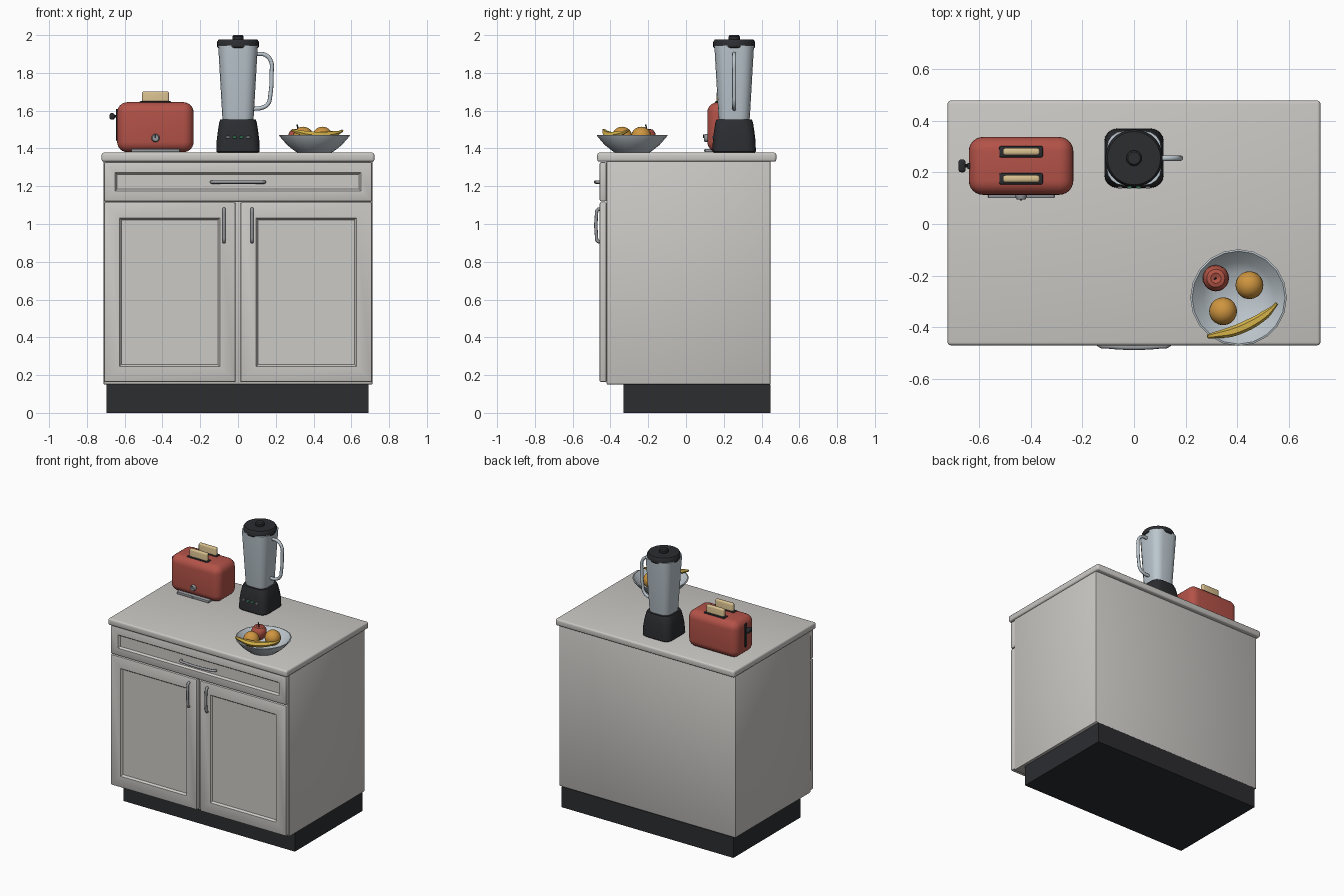
import bpy, bmesh, math
from mathutils import Vector

if "Cube" in bpy.data.objects:
    bpy.data.objects.remove(bpy.data.objects["Cube"])


def mat(name, r, g, b):
    m = bpy.data.materials.new(name)
    m.diffuse_color = (r, g, b, 1)
    m.use_nodes = True
    m.node_tree.nodes["Principled BSDF"].inputs["Base Color"].default_value = m.diffuse_color
    return m


STONE = mat("warm_grey", 0.60, 0.585, 0.56)
DARK = mat("charcoal", 0.025, 0.026, 0.03)
STEEL = mat("steel", 0.30, 0.31, 0.33)
RED = mat("red_enamel", 0.45, 0.085, 0.065)
TOAST = mat("toast", 0.68, 0.52, 0.27)
GLASS = mat("jar_glass", 0.50, 0.57, 0.62)
BOWL = mat("bowl_glaze", 0.50, 0.56, 0.60)
ORANGE = mat("orange_peel", 0.62, 0.30, 0.05)
APPLE = mat("apple_skin", 0.45, 0.09, 0.06)
BANANA = mat("banana_skin", 0.68, 0.46, 0.07)
GREEN = mat("green_light", 0.06, 0.30, 0.15)


def finish(name, bm, m, bevel=0, seg=2):
    bmesh.ops.recalc_face_normals(bm, faces=bm.faces[:])
    me = bpy.data.meshes.new(name)
    bm.to_mesh(me)
    bm.free()
    ob = bpy.data.objects.new(name, me)
    bpy.context.collection.objects.link(ob)
    me.materials.append(m)
    bpy.ops.object.select_all(action='DESELECT')
    ob.select_set(True)
    bpy.context.view_layer.objects.active = ob
    if bevel:
        md = ob.modifiers.new("bevel", 'BEVEL')
        md.width, md.segments, md.limit_method = bevel, seg, 'ANGLE'
        bpy.ops.object.modifier_apply(modifier="bevel")
    bpy.ops.object.shade_smooth_by_angle(angle=math.radians(35))
    return ob


def cube(lo, hi):
    bm = bmesh.new()
    bmesh.ops.create_cube(bm, size=1)
    for v in bm.verts:
        v.co = [(a + b) / 2 + c * (b - a) for a, b, c in zip(lo, hi, v.co)]
    return bm


def box(name, lo, hi, m, bevel=0, seg=2):
    return finish(name, cube(lo, hi), m, bevel, seg)


def skin(bm, rings):
    """Join rings of points into a closed, capped skin."""
    vs = [[bm.verts.new(p) for p in r] for r in rings]
    n = len(vs[0])
    for a, b in zip(vs, vs[1:]):
        for i in range(n):
            bm.faces.new((a[i], a[(i + 1) % n], b[(i + 1) % n], b[i]))
    bm.faces.new(vs[0])
    bm.faces.new(vs[-1])


def lathe(name, prof, m, loc, n=24, axis='Z'):
    bm = bmesh.new()
    rings = []
    for r, z in prof:
        ring = []
        for i in range(n):
            a = math.tau * i / n
            p = Vector((r * math.cos(a), r * math.sin(a), z))
            if axis == 'Y':
                p = Vector((p.x, -p.z, p.y))
            if axis == 'X':
                p = Vector((-p.z, p.x, p.y))
            ring.append(p + Vector(loc))
        rings.append(ring)
    skin(bm, rings)
    return finish(name, bm, m)


def rounded_loft(name, sections, m, cx, cy, k=4):
    """Stack rounded squares given as (z, half width, corner radius)."""
    bm = bmesh.new()
    rings = []
    for z, h, r in sections:
        ring = []
        for q in range(4):
            mid = math.pi / 4 + q * math.pi / 2
            ox = (h - r) * math.copysign(1, math.cos(mid))
            oy = (h - r) * math.copysign(1, math.sin(mid))
            for i in range(k + 1):
                a = (q + i / k) * math.pi / 2
                ring.append((cx + ox + r * math.cos(a), cy + oy + r * math.sin(a), z))
        rings.append(ring)
    skin(bm, rings)
    return finish(name, bm, m)


def tube(name, pts, r, m, radii=None, res=2, steps=6):
    """Smooth tube through the points, turned into a mesh."""
    cu = bpy.data.curves.new(name, 'CURVE')
    cu.dimensions, cu.bevel_depth, cu.bevel_resolution = '3D', r, res
    cu.use_fill_caps, cu.resolution_u = True, steps
    sp = cu.splines.new('BEZIER')
    sp.bezier_points.add(len(pts) - 1)
    for i, (bp, p) in enumerate(zip(sp.bezier_points, pts)):
        bp.co = p
        bp.handle_left_type = bp.handle_right_type = 'AUTO'
        bp.radius = radii[i] if radii else 1
    cu.materials.append(m)
    ob = bpy.data.objects.new(name, cu)
    bpy.context.collection.objects.link(ob)
    bpy.ops.object.select_all(action='DESELECT')
    ob.select_set(True)
    bpy.context.view_layer.objects.active = ob
    bpy.ops.object.convert(target='MESH')
    bpy.ops.object.shade_smooth_by_angle(angle=math.radians(50))


def front_panel(name, x0, x1, z0, z1, mx, mz):
    """Cabinet front with a recessed field."""
    bm = cube((x0, -0.457, z0), (x1, -0.42, z1))
    bmesh.ops.bevel(bm, geom=bm.edges[:], offset=0.008, segments=2, affect='EDGES', profile=0.5)
    f = min(bm.faces, key=lambda f: f.calc_center_median().y)
    cx, cz = (x0 + x1) / 2, (z0 + z1) / 2
    hx, hz = (x1 - x0) / 2 - mx, (z1 - z0) / 2 - mz
    for shrink, y in ((0, -0.457), (0.01, -0.443)):
        bmesh.ops.inset_individual(bm, faces=[f], thickness=0.005)
        for v in f.verts:
            v.co = (cx + math.copysign(hx - shrink, v.co.x - cx), y,
                    cz + math.copysign(hz - shrink, v.co.z - cz))
    finish(name, bm, STONE)


# Cabinet
box("toe_kick", (-0.695, -0.33, 0), (0.69, 0.447, 0.15), DARK)
box("cabinet_body", (-0.712, -0.42, 0.15), (0.712, 0.447, 1.335), STONE, 0.006)
box("countertop", (-0.722, -0.47, 1.33), (0.722, 0.478, 1.378), STONE, 0.012, 3)
front_panel("drawer_front", -0.71, 0.71, 1.12, 1.327, 0.06, 0.055)
for side, s in (("left", -1), ("right", 1)):
    a, b = sorted((s * 0.013, s * 0.71))
    front_panel(side + "_door", a, b, 0.163, 1.115, 0.083, 0.083)
    x = s * 0.074
    tube(side + "_door_handle", [(x, -0.45, 0.905), (x, -0.468, 0.91), (x, -0.474, 0.94),
         (x, -0.474, 1.045), (x, -0.468, 1.075), (x, -0.45, 1.08)], 0.009, STEEL)
tube("drawer_handle", [(-0.14, -0.45, 1.222), (-0.135, -0.467, 1.222), (-0.1, -0.474, 1.222),
     (0.1, -0.474, 1.222), (0.135, -0.467, 1.222), (0.14, -0.45, 1.222)], 0.009, STEEL)

# Toaster
box("toaster_body", (-0.64, 0.113, 1.38), (-0.235, 0.337, 1.645), RED, 0.055, 6)
box("crumb_tray", (-0.565, 0.10, 1.38), (-0.308, 0.2, 1.398), STEEL, 0.004)
lathe("tray_pull", [(0.006, 0), (0.006, 0.008)], STEEL, (-0.437, 0.102, 1.39), 10, 'Y')
lathe("browning_dial", [(0.022, 0), (0.022, 0.012), (0.017, 0.022)], STEEL, (-0.437, 0.117, 1.455), 16, 'Y')
box("dial_pointer", (-0.441, 0.091, 1.455), (-0.433, 0.096, 1.475), DARK)
for tag, y in (("front", 0.175), ("rear", 0.28)):
    box(tag + "_slot_rim", (-0.522, y - 0.022, 1.635), (-0.353, y + 0.022, 1.65), DARK, 0.006)
    box(tag + "_toast", (-0.508, y - 0.014, 1.56), (-0.365, y + 0.014, 1.702), TOAST, 0.01, 3)
box("lever_slot", (-0.645, 0.213, 1.44), (-0.62, 0.237, 1.61), DARK, 0.003)
lathe("lever_stem", [(0.007, 0), (0.007, 0.03)], DARK, (-0.635, 0.225, 1.57), 10, 'X')
box("lever_knob", (-0.68, 0.2, 1.552), (-0.652, 0.25, 1.587), DARK, 0.011, 3)

# Blender
BY = 0.255
rounded_loft("blender_base", [(1.378, 0.108, 0.045), (1.385, 0.115, 0.05), (1.44, 0.113, 0.05),
             (1.49, 0.107, 0.05), (1.535, 0.1, 0.055), (1.552, 0.094, 0.055)], DARK, 0, BY)
rounded_loft("blender_jar", [(1.55, 0.08, 0.048), (1.565, 0.083, 0.05), (1.945, 0.105, 0.063)], GLASS, 0, BY)
lathe("blender_lid", [(0.106, 1.932), (0.111, 1.938), (0.111, 1.963), (0.103, 1.976)], DARK, (0, BY, 0), 28)
lathe("lid_knob", [(0.027, 1.97), (0.03, 1.975), (0.03, 1.992), (0.024, 2.0)], DARK, (0, BY, 0), 20)
tube("jar_handle", [(0.09, BY, 1.9), (0.145, BY, 1.895), (0.175, BY, 1.86), (0.178, BY, 1.8),
     (0.172, BY, 1.69), (0.158, BY, 1.635), (0.125, BY, 1.615), (0.08, BY, 1.61)], 0.011, GLASS)
for i, m in enumerate((STEEL, GREEN, GREEN, STEEL)):
    x = -0.054 + 0.036 * i
    box(f"blender_button_{i + 1}", (x - 0.01, 0.138, 1.453), (x + 0.01, 0.16, 1.465), m, 0.002, 1)

# Fruit bowl
BX, BZ = 0.405, -0.285
lathe("fruit_bowl", [(0.001, 1.378), (0.09, 1.378), (0.1, 1.383), (0.145, 1.418), (0.184, 1.463),
      (0.187, 1.47), (0.18, 1.472), (0.138, 1.428), (0.095, 1.398), (0.001, 1.392)], BOWL, (BX, BZ, 0), 20)
for i, (x, y) in enumerate(((0.447, -0.237), (0.345, -0.338))):
    bm = bmesh.new()
    bmesh.ops.create_uvsphere(bm, u_segments=20, v_segments=14, radius=0.054)
    bmesh.ops.translate(bm, vec=(x, y, 1.461), verts=bm.verts[:])
    finish(f"orange_{i + 1}", bm, ORANGE)
lathe("apple", [(0.012, -0.043), (0.027, -0.046), (0.042, -0.028), (0.051, 0.003), (0.048, 0.025),
      (0.035, 0.042), (0.02, 0.046), (0.002, 0.038)], APPLE, (0.317, -0.21, 1.457), 20)
tube("apple_stem", [(0.317, -0.21, 1.49), (0.316, -0.211, 1.51), (0.312, -0.213, 1.527)], 0.004, DARK, res=1)
tube("banana", [(0.285, -0.436, 1.498), (0.315, -0.43, 1.488), (0.375, -0.418, 1.474), (0.445, -0.39, 1.47),
     (0.51, -0.35, 1.478), (0.54, -0.323, 1.487), (0.553, -0.308, 1.494)], 0.021, BANANA,
     [0.35, 0.6, 0.95, 1, 0.8, 0.4, 0.3], 1, 3)
